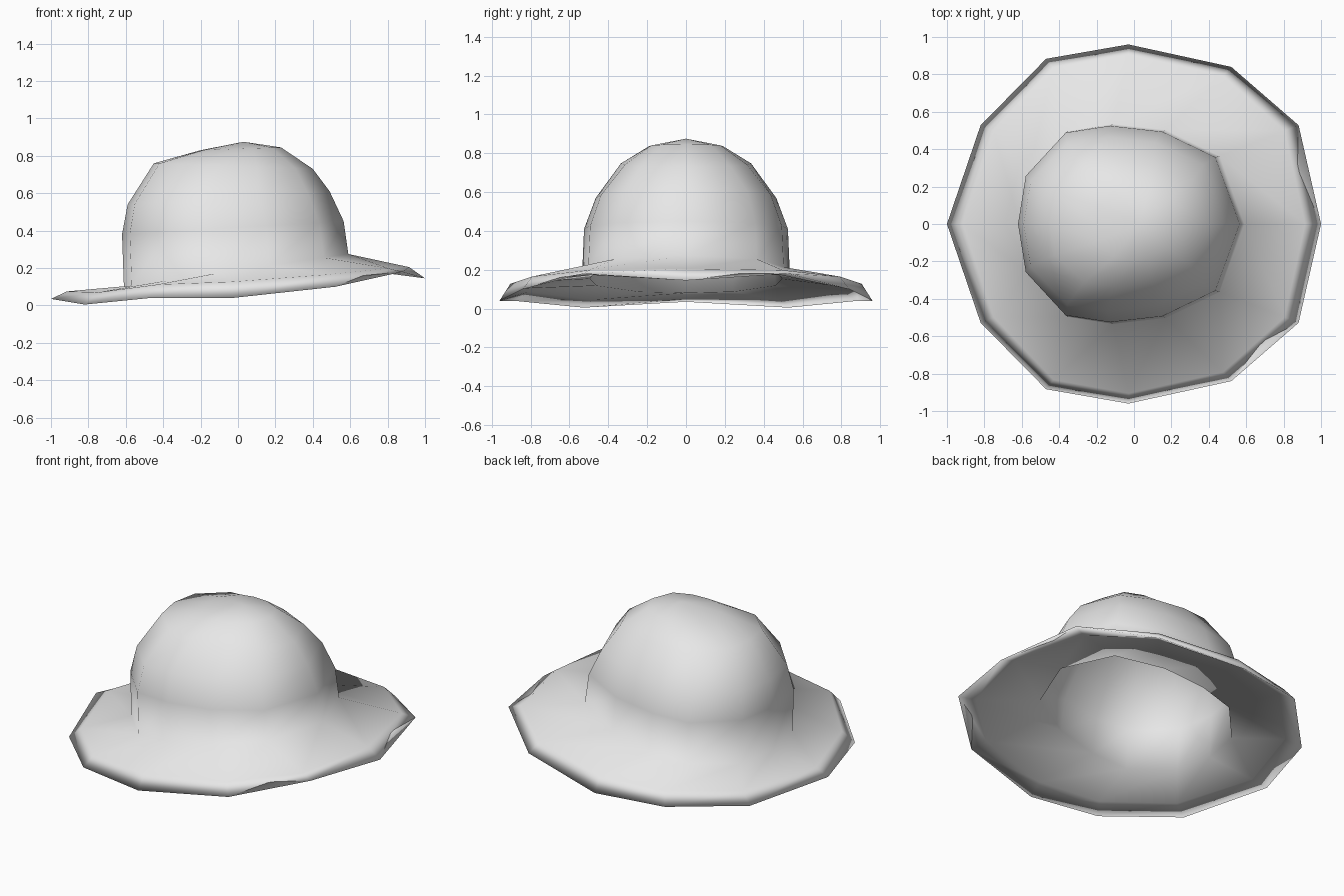
import bpy, bmesh

cube = bpy.data.objects.get("Cube")
if cube:
    bpy.data.objects.remove(cube, do_unlink=True)

felt = bpy.data.materials.new("light_grey_felt")
felt.use_nodes = True
felt.diffuse_color = (0.8, 0.8, 0.8, 1)
felt.node_tree.nodes["Principled BSDF"].inputs["Base Color"].default_value = (0.8, 0.8, 0.8, 1)

# Half outlines in plan, running from -x to +x, scaled to unit size
CROWN = [(-1, 0), (-.93, .49), (-.57, .93), (-.17, 1), (.3, .94), (.78, .68), (1, 0)]
BRIM = [(-1, 0), (-.82, .55), (-.47, .92), (-.03, 1), (.52, .875), (.88, .55), (1, 0)]
LIP_Z = [.035, .005, .04, .04, .1, .18, .145]
CREASE_Z = [.075, .07, .112, .127, .165, .198, .205]

bm = bmesh.new()


def mirrored_ring(half):
    """Close a half outline into a ring by mirroring it across y = 0."""
    full = half + [(x, -y, z) for x, y, z in half[-2:0:-1]]
    return [bm.verts.new(p) for p in full]


def crown_ring(xl, zl, xr, zr, half_width):
    cx, rx = (xl + xr) / 2, (xr - xl) / 2
    return mirrored_ring([(cx + u * rx, v * half_width, zl + (zr - zl) * (u + 1) / 2)
                          for u, v in CROWN])


def brim_ring(rx, ry, heights, drop=0):
    return mirrored_ring([(u * rx, v * ry, z - drop) for (u, v), z in zip(BRIM, heights)])


# Tilted crown levels: left x, left z, right x, right z, half width
LEVELS = [(-.2, .83, .23, .845, .19), (-.45, .76, .4, .73, .335),
          (-.59, .54, .49, .61, .465), (-.62, .38, .565, .45, .525),
          (-.61, .1, .59, .275, .535)]
WALL = .04

# Outer crown, brim, drooping lip, underside, then the lining
rings = [crown_ring(*level) for level in LEVELS]
rings.append(brim_ring(.915, .905, CREASE_Z))
rings.append(brim_ring(1, .96, LIP_Z))
rings.append(brim_ring(.89, .88, CREASE_Z, .025))
for xl, zl, xr, zr, w in reversed(LEVELS):
    rings.append(crown_ring(xl + WALL, zl - .02, xr - WALL, zr - .02, w - WALL))

for upper, lower in zip(rings, rings[1:]):
    n = len(upper)
    for i in range(n):
        j = (i + 1) % n
        bm.faces.new((upper[i], lower[i], lower[j], upper[j]))

# Apex fans, outside and inside
for ring, height in ((rings[0], .875), (rings[-1], .845)):
    tip = bm.verts.new((.03, 0, height))
    for i, v in enumerate(ring):
        bm.faces.new((tip, v, ring[(i + 1) % len(ring)]))

bmesh.ops.recalc_face_normals(bm, faces=bm.faces)
for face in bm.faces:
    face.smooth = True

mesh = bpy.data.meshes.new("brimmed_hat")
bm.to_mesh(mesh)
bm.free()
mesh.materials.append(felt)
hat = bpy.data.objects.new("brimmed_hat", mesh)
bpy.context.collection.objects.link(hat)
